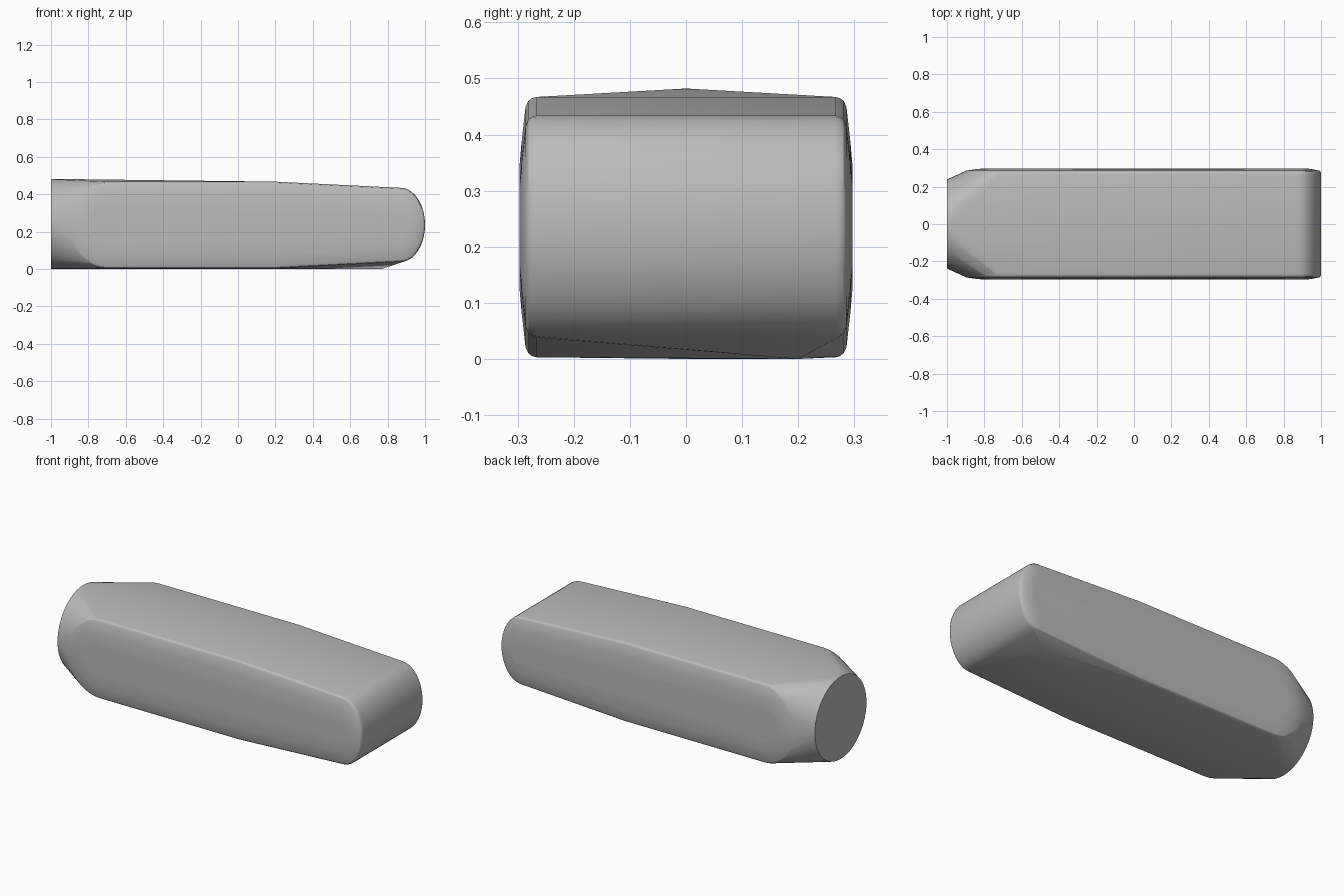
import bpy
import bmesh
from math import cos, sin, pi, radians

cube = bpy.data.objects.get("Cube")
if cube:
    bpy.data.objects.remove(cube, do_unlink=True)

grey = bpy.data.materials.new("plain grey")
grey.use_nodes = True
colour = (0.5, 0.5, 0.5, 1)
grey.diffuse_color = colour
grey.node_tree.nodes["Principled BSDF"].inputs["Base Color"].default_value = colour


def end_arc(x, z, width, height, start, steps=20):
    """Half ellipse that rounds one end of the slab profile."""
    return [(x + width * cos(start + pi * i / steps),
             z + height * sin(start + pi * i / steps)) for i in range(steps + 1)]


def slab_profile(inset):
    """Long rounded outline in x and z, drawn in by the inset."""
    nose = end_arc(0.87, 0.236, 0.13 - inset * 0.6, 0.198 - inset, -pi / 2)
    tail = end_arc(-0.7, 0.235, 0.21 - inset * 0.8, 0.232 - inset, pi / 2)
    return nose + [(0.2, 0.467 - inset)] + tail + [(0.2, 0.003 + inset)]


bm = bmesh.new()

# Rounded rim and gently domed sides of the slab
rim = [(0.0, 0.266), (0.002, 0.274), (0.007, 0.281), (0.018, 0.286),
       (0.08, 0.293), (0.12, 0.2965), (0.14, 0.297)]
for inset, y in rim:
    for side in (-1, 1):
        for x, z in slab_profile(inset):
            bm.verts.new((x, side * y, z))

# Flat round end disc
for i in range(48):
    a = 2 * pi * i / 48
    bm.verts.new((-1, 0.238 * cos(a), 0.241 + 0.241 * sin(a)))

# Low point under the nose
bm.verts.new((0.77, 0.2, 0))

# Stretch one skin over the whole body
hull = bmesh.ops.convex_hull(bm, input=bm.verts)
spare = {e for e in hull["geom_interior"] + hull["geom_unused"]
         if isinstance(e, bmesh.types.BMVert)}
bmesh.ops.delete(bm, geom=list(spare), context='VERTS')
bmesh.ops.dissolve_limit(bm, angle_limit=radians(0.3), verts=bm.verts, edges=bm.edges)
bmesh.ops.recalc_face_normals(bm, faces=bm.faces)

mesh = bpy.data.meshes.new("rounded_body")
bm.to_mesh(mesh)
bm.free()
mesh.materials.append(grey)
body = bpy.data.objects.new("rounded_body", mesh)
bpy.context.collection.objects.link(body)
bpy.context.view_layer.objects.active = body
body.select_set(True)
bpy.ops.object.shade_smooth_by_angle(angle=radians(30))
